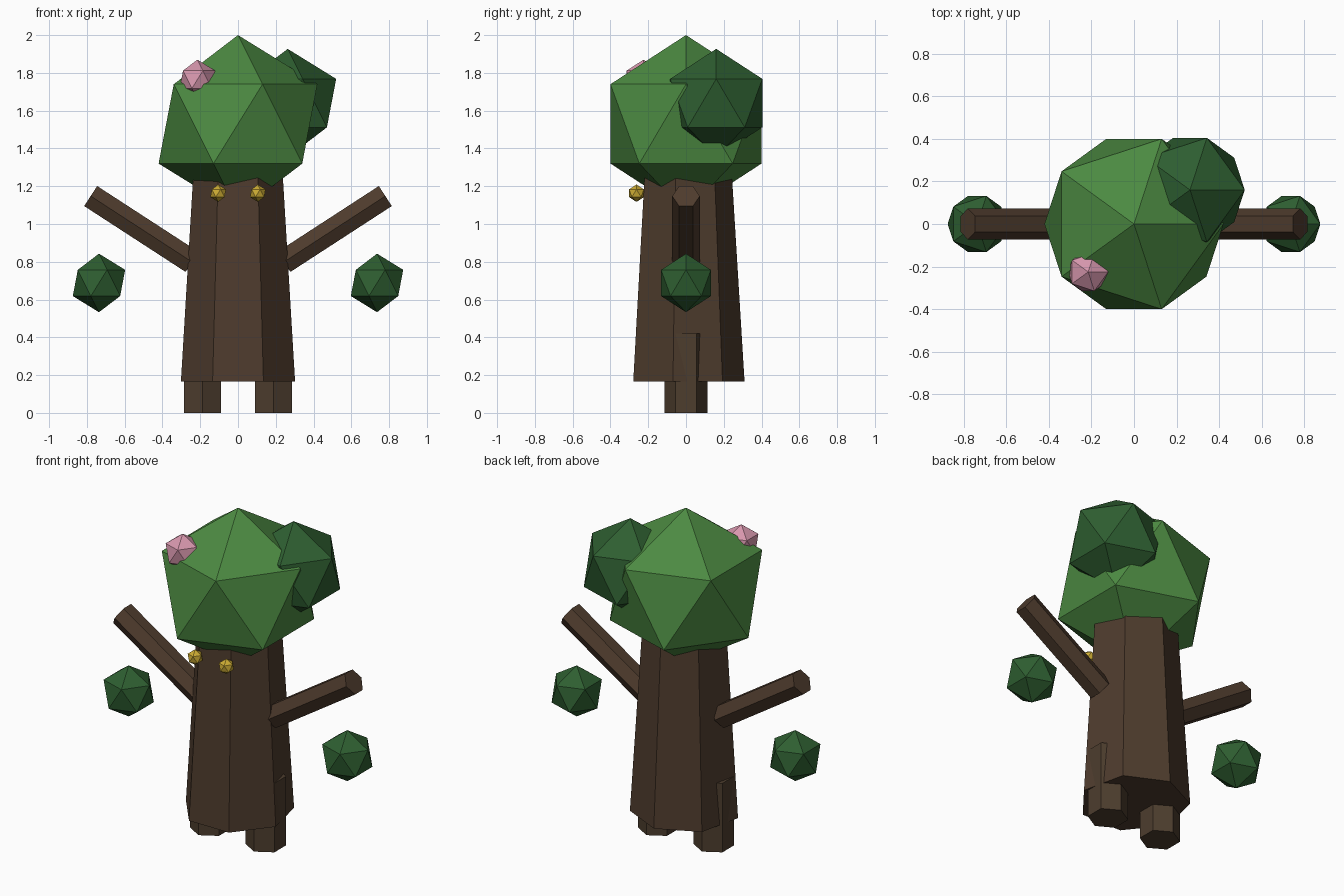
import bpy
import math

if "Cube" in bpy.data.objects:
    bpy.data.objects.remove(bpy.data.objects["Cube"])


def material(name, rgb):
    m = bpy.data.materials.new(name)
    m.diffuse_color = (*rgb, 1.0)
    m.use_nodes = True
    m.node_tree.nodes["Principled BSDF"].inputs["Base Color"].default_value = m.diffuse_color
    return m


bark = material("bark_brown", (0.076, 0.044, 0.026))
root = material("root_brown", (0.074, 0.047, 0.027))
leaf = material("leaf_green", (0.072, 0.254, 0.054))
dark_leaf = material("dark_leaf_green", (0.027, 0.112, 0.030))
pink = material("blossom_pink", (0.672, 0.305, 0.413))
gold = material("eye_gold", (0.610, 0.413, 0.034))


def finish(name, mat):
    ob = bpy.context.object
    ob.name = name
    ob.data.materials.append(mat)
    return ob


def ball(name, mat, radius, loc):
    """Twenty-sided faceted ball."""
    bpy.ops.mesh.primitive_ico_sphere_add(subdivisions=1, radius=radius, location=loc)
    return finish(name, mat)


def prism(name, mat, sides, r_bottom, r_top, depth, loc, tilt=0.0):
    """Straight or tapered prism, tilted sideways about y."""
    bpy.ops.mesh.primitive_cone_add(vertices=sides, radius1=r_bottom, radius2=r_top,
                                    depth=depth, location=loc, rotation=(0, tilt, 0))
    return finish(name, mat)


# Trunk: seven-sided taper running up into the crown
Z0, Z1 = 0.165, 1.26
prism("trunk", bark, 7, 0.31, 0.243, Z1 - Z0, (0, 0, (Z0 + Z1) / 2))

# Crown, side foliage and blossom
ball("crown", leaf, 0.47, (0, 0, 1.53))
ball("side_foliage", dark_leaf, 0.287, (0.263, 0.16, 1.64))
ball("blossom", pink, 0.105, (-0.215, -0.225, 1.765))

# Paired parts: legs, branch arms, hand foliage and eyes
TILT = math.radians(57)
ARM = 0.64
for side, s in (("left", -1), ("right", 1)):
    prism(side + "_leg", root, 6, 0.113, 0.113, 0.42, (s * 0.187, 0, 0.21))
    tip_x, tip_z = 0.78, 1.148
    prism(side + "_arm", bark, 6, 0.073, 0.073, ARM,
          (s * (tip_x - math.sin(TILT) * ARM / 2), 0, tip_z - math.cos(TILT) * ARM / 2),
          s * TILT)
    ball(side + "_hand_foliage", dark_leaf, 0.155, (s * 0.736, 0, 0.688))
    ball(side + "_eye", gold, 0.046, (s * 0.105, -0.262, 1.163))
